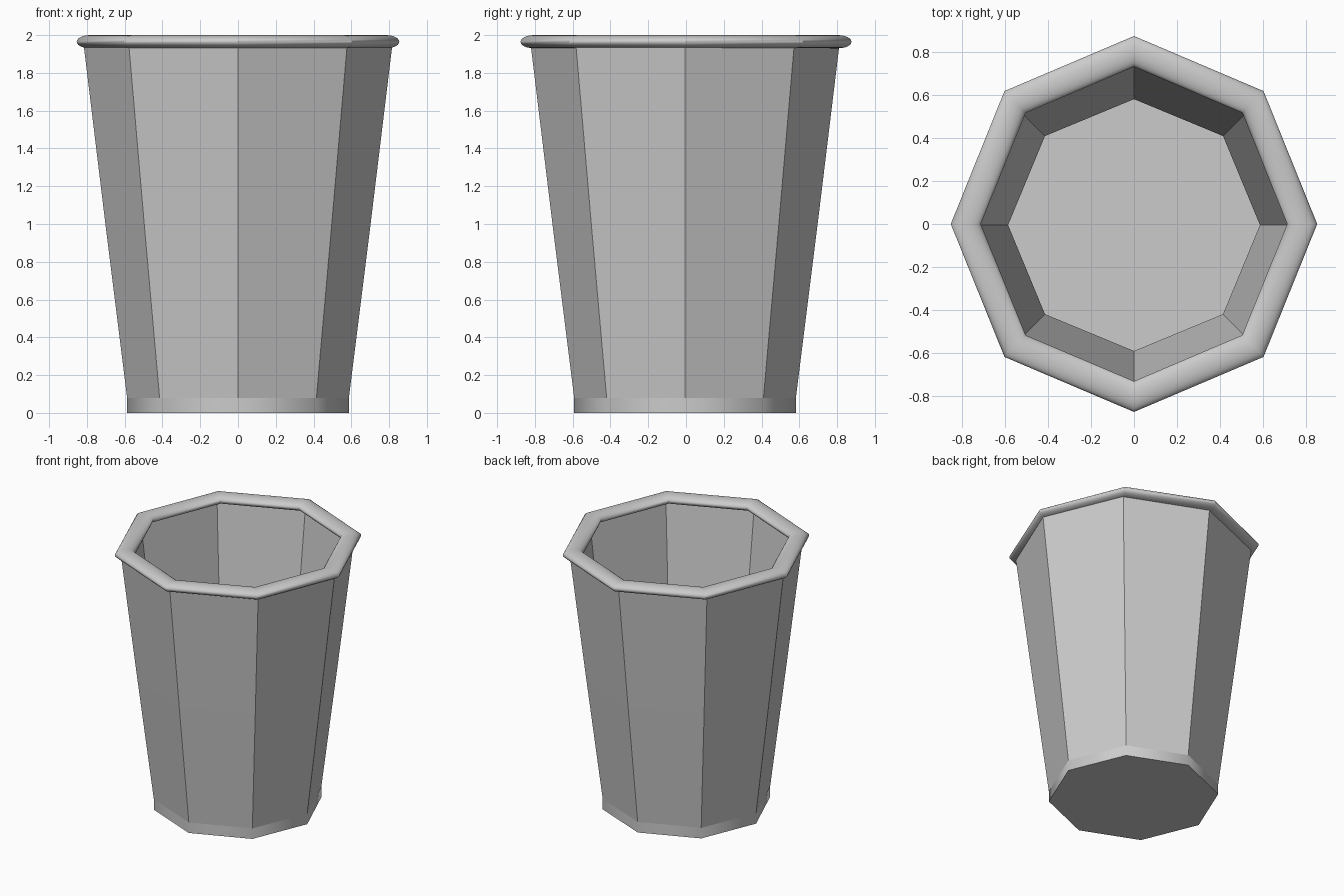
import bpy, bmesh
from math import cos, sin, pi, radians

if "Cube" in bpy.data.objects:
    bpy.data.objects.remove(bpy.data.objects["Cube"])

SIDES = 8


def lathe(name, profile, smooth=None, closed=False, floor=False, y_scale=1.0, y_off=0.0):
    """Sweep an (r, z) profile around z with eight sides."""
    bm = bmesh.new()
    rings = []
    for r, z in profile:
        rings.append([bm.verts.new((r * cos(2 * pi * i / SIDES),
                                    r * sin(2 * pi * i / SIDES) * y_scale + y_off, z))
                      for i in range(SIDES)])
    pairs = list(zip(rings, rings[1:]))
    if closed:
        pairs.append((rings[-1], rings[0]))
    for a, b in pairs:
        for i in range(SIDES):
            j = (i + 1) % SIDES
            bm.faces.new((a[i], a[j], b[j], b[i]))
    if floor:
        bm.faces.new(rings[0][::-1])
    me = bpy.data.meshes.new(name)
    bm.to_mesh(me)
    bm.free()
    ob = bpy.data.objects.new(name, me)
    bpy.context.collection.objects.link(ob)
    if smooth:
        bpy.ops.object.select_all(action='DESELECT')
        ob.select_set(True)
        bpy.context.view_layer.objects.active = ob
        bpy.ops.object.shade_smooth_by_angle(angle=radians(smooth))
    return ob


# Base band with the closed floor
lathe("cup_base", [(0.587, 0.0), (0.587, 0.08)], smooth=50, floor=True, y_off=-0.005)

# Thin tapering wall, flat facets
lathe("cup_wall", [(0.587, 0.08), (0.702, 1.0), (0.818, 1.955)], y_off=-0.005)

# Rolled rim: flattened oval tube with eight mitred corners
N = 24
oval = [(0.784 + 0.07 * cos(2 * pi * k / N), 1.965 + 0.035 * sin(2 * pi * k / N))
        for k in range(N)]
lathe("rolled_rim", oval, smooth=40, closed=True, y_scale=1.026)
